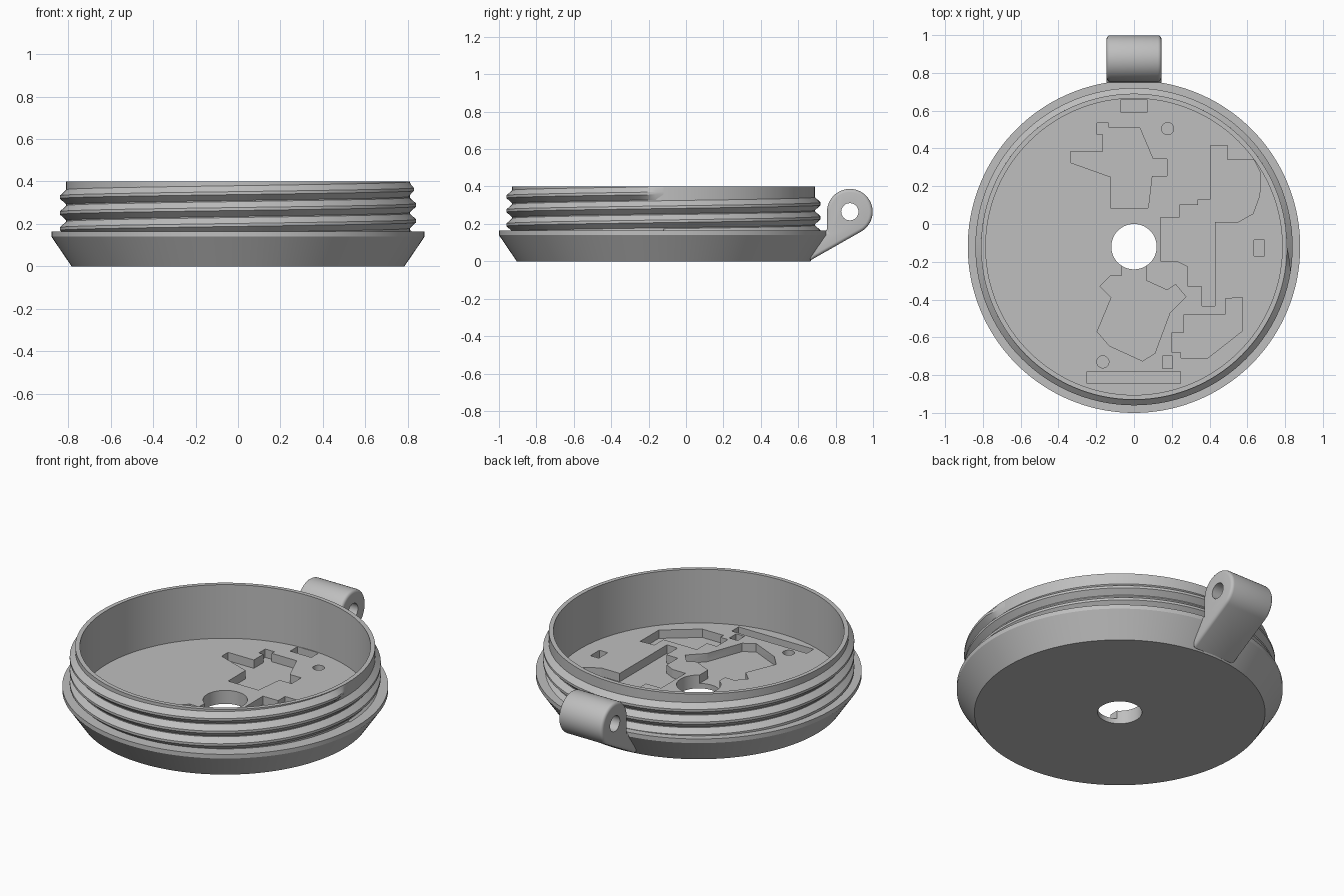
import bpy, bmesh
from math import sin, cos, pi, radians
from mathutils import Vector

if "Cube" in bpy.data.objects:
    bpy.data.objects.remove(bpy.data.objects["Cube"], do_unlink=True)

CENTRE_Y = -0.12
FLOOR, POCKET_FLOOR, RIM = 0.08, 0.03, 0.4
NECK, PITCH = 0.81, 0.075

grey = bpy.data.materials.new("plain grey")
grey.use_nodes = True
grey.diffuse_color = (0.52, 0.52, 0.52, 1)
grey.node_tree.nodes["Principled BSDF"].inputs["Base Color"].default_value = grey.diffuse_color


def finish(name, bm):
    """Turn a bmesh into a named object with the shared material."""
    bmesh.ops.recalc_face_normals(bm, faces=bm.faces)
    mesh = bpy.data.meshes.new(name)
    bm.to_mesh(mesh)
    bm.free()
    mesh.materials.append(grey)
    obj = bpy.data.objects.new(name, mesh)
    bpy.context.collection.objects.link(obj)
    return obj


def loft(name, sections, closed):
    """Skin a row of equal closed cross-sections."""
    bm = bmesh.new()
    rings = [[bm.verts.new(p) for p in s] for s in sections]
    pairs = list(zip(rings, rings[1:]))
    if closed:
        pairs.append((rings[-1], rings[0]))
    else:
        bm.faces.new(rings[0])
        bm.faces.new(rings[-1])
    for a, b in pairs:
        for i in range(len(a)):
            j = (i + 1) % len(a)
            bm.faces.new((a[i], a[j], b[j], b[i]))
    return finish(name, bm)


def around(profile, angle):
    """Place (radius, height) points at an angle about the lid axis."""
    return [(r * cos(angle), CENTRE_Y + r * sin(angle), z) for r, z in profile]


def prism(name, points, offset):
    """Extrude a flat outline along an offset."""
    bm = bmesh.new()
    face = bm.faces.new([bm.verts.new(p) for p in points])
    new = bmesh.ops.extrude_face_region(bm, geom=[face])["geom"]
    verts = [v for v in new if isinstance(v, bmesh.types.BMVert)]
    bmesh.ops.translate(bm, verts=verts, vec=Vector(offset))
    return finish(name, bm)


def bake(obj):
    """Apply the modifiers of an object."""
    graph = bpy.context.evaluated_depsgraph_get()
    obj.data = bpy.data.meshes.new_from_object(obj.evaluated_get(graph))
    obj.modifiers.clear()


def cut(obj, cutter):
    cutter.hide_render = True
    mod = obj.modifiers.new("cut", "BOOLEAN")
    mod.operation, mod.solver, mod.object = "DIFFERENCE", "EXACT", cutter
    bake(obj)
    bpy.data.objects.remove(cutter, do_unlink=True)


def rect(x0, x1, y0, y1):
    return [(x0, y0), (x1, y0), (x1, y1), (x0, y1)]


def disc(x, y, r, n=32):
    return [(x + r * cos(2 * pi * i / n), y + r * sin(2 * pi * i / n)) for i in range(n)]


# Cup: flared base, flange, thin neck wall and a holed floor
cup_profile = [(0.12, 0), (0.785, 0), (0.88, 0.14), (0.88, 0.165), (NECK, 0.165),
               (NECK, RIM), (0.785, RIM), (0.785, FLOOR), (0.12, FLOOR)]
SIDES = 144
cup = loft("cup", [around(cup_profile, 2 * pi * i / SIDES) for i in range(SIDES)], True)

# Pocket outlines sunk into the floor
cross = [(-.165, .51), (.03, .51), (.1, .345), (.175, .345), (.175, .255), (.095, .255),
         (.075, .085), (-.125, .085), (-.125, .25), (-.335, .325), (-.335, .385), (-.165, .385)]
stepped = [(.405, .415), (.495, .415), (.495, .34), (.635, .34), (.67, .27), (.665, .15),
           (.63, .055), (.55, .01), (.43, .01), (.43, -.435), (.36, -.435), (.36, -.33),
           (.285, -.33), (.285, -.225), (.225, -.195), (.14, -.195), (.14, .035),
           (.24, .035), (.24, .1), (.34, .1), (.34, .13), (.405, .13)]
corner = [(.265, -.48), (.485, -.48), (.485, -.395), (.575, -.39), (.575, -.565),
          (.39, -.71), (.25, -.71), (.25, -.68), (.2, -.68), (.2, -.575), (.265, -.575)]
shield = [(-.065, -.2), (-.065, -.275), (-.125, -.275), (-.18, -.33), (-.12, -.39),
          (-.195, -.57), (-.13, -.645), (.045, -.725), (.11, -.685), (.19, -.47),
          (.275, -.385), (.22, -.32), (.175, -.35), (.065, -.3), (.065, -.2)]
pockets = [cross, stepped, corner, shield,
           rect(-.07, .07, .59, .66), rect(-.195, -.135, .475, .535),
           rect(.635, .69, -.17, -.085), rect(.15, .205, -.765, -.7),
           rect(-.25, .245, -.845, -.78),
           disc(.178, .505, .032), disc(-.165, -.73, .032)]
for outline in pockets:
    points = [(x, y, POCKET_FLOOR) for x, y in outline]
    cut(cup, prism("pocket_cutter", points, (0, 0, 0.15)))

# Screw thread: trapezoid swept up a helix, fading out at its upper end
TURNS, STEPS, FADE = 3, 120, 3
sections = []
for i in range(TURNS * STEPS + 1):
    left = TURNS * STEPS - i
    height = 0.03 * min(1, left / FADE)
    z = 0.364 - PITCH * left / STEPS
    bead = [(0.8, z - 0.035), (NECK, z - 0.035), (NECK + height, z - 0.007),
            (NECK + height, z + 0.007), (NECK, z + 0.035), (0.8, z + 0.035)]
    sections.append(around(bead, -2 * pi * left / STEPS))
thread = loft("screw_thread", sections, False)

# Hinge lug: round eye on a slanted web with softened ends
EYE_Y, EYE_Z, EYE_R, HALF = 0.876, 0.265, 0.122, 0.145
side = [(0.68, 0.16), (0.66, 0.002)]
for i in range(41):
    a = radians(-60 + 6 * i)
    side.append((EYE_Y + EYE_R * cos(a), EYE_Z + EYE_R * sin(a)))
side.append((EYE_Y - EYE_R, 0.16))
lug = prism("hinge_lug", [(-HALF, y, z) for y, z in side], (2 * HALF, 0, 0))
soft = lug.modifiers.new("soft ends", "BEVEL")
soft.width, soft.segments, soft.limit_method = 0.018, 4, "ANGLE"
soft.angle_limit = radians(75)
bake(lug)
pin = [(-0.3, y, z) for y, z in disc(EYE_Y, EYE_Z, 0.046)]
cut(lug, prism("pin_cutter", pin, (0.6, 0, 0)))

# Smooth round surfaces, keep sharp edges
bpy.ops.object.select_all(action="DESELECT")
for obj in (cup, thread, lug):
    obj.select_set(True)
bpy.context.view_layer.objects.active = cup
bpy.ops.object.shade_smooth_by_angle(angle=radians(25))
